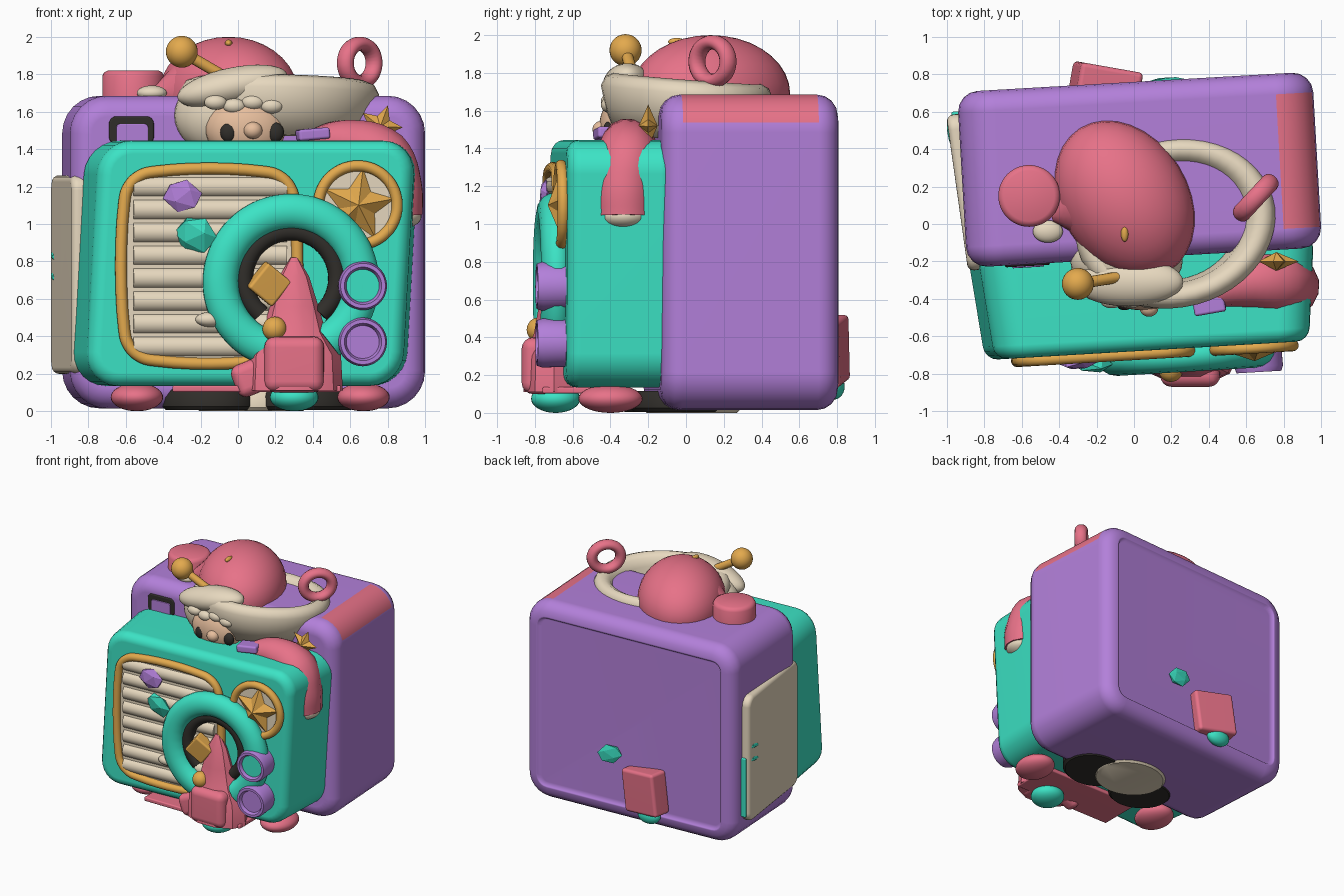
import bpy, bmesh
from math import sin, cos, pi, radians
from mathutils import Matrix, Euler

if "Cube" in bpy.data.objects:
    bpy.data.objects.remove(bpy.data.objects["Cube"])

def material(name, r, g, b):
    m = bpy.data.materials.new(name)
    m.use_nodes = True
    m.diffuse_color = (r, g, b, 1)
    m.node_tree.nodes["Principled BSDF"].inputs["Base Color"].default_value = (r, g, b, 1)
    return m

teal = material("teal", .045, .77, .56)
purple = material("purple", .45, .215, .7)
pink = material("pink", .81, .17, .25)
cream = material("cream", .8, .69, .52)
gold = material("gold", .77, .4, .075)
dark = material("charcoal", .03, .027, .023)
skin = material("skin", .85, .55, .36)

# Frame of the slightly turned front face: local -y points outward
FRONT = Matrix.Translation((0, -.68, 0)) @ Matrix.Rotation(radians(3.4), 4, 'Z')
WORLD = Matrix()

def pose(loc, rot=(0, 0, 0)):
    return Matrix.Translation(loc) @ Euler([radians(a) for a in rot]).to_matrix().to_4x4()

def finish(name, bm, mat, matrix, angle=40):
    bmesh.ops.recalc_face_normals(bm, faces=bm.faces)
    me = bpy.data.meshes.new(name)
    for f in bm.faces:
        f.smooth = angle > 0
    bm.to_mesh(me)
    bm.free()
    if angle:
        me.set_sharp_from_angle(angle=radians(angle))
    me.materials.append(mat)
    ob = bpy.data.objects.new(name, me)
    bpy.context.collection.objects.link(ob)
    ob.matrix_world = matrix
    return ob

def box(name, mat, loc, size, rad=.02, corner=0, rot=(0, 0, 0), frame=WORLD, axis=1, shear=0, taper=0):
    """Rounded box; corner rounds the outline seen along the chosen axis."""
    bm = bmesh.new()
    bmesh.ops.create_cube(bm, size=1, matrix=Matrix.Diagonal((*size, 1)))
    if corner:
        along = [e for e in bm.edges if abs((e.verts[0].co - e.verts[1].co).normalized()[axis]) > .9]
        bmesh.ops.bevel(bm, geom=along, offset=corner, segments=6, profile=.5, affect='EDGES')
    sharp = [e for e in bm.edges if e.calc_face_angle(0) > 1]
    bmesh.ops.bevel(bm, geom=sharp, offset=rad, segments=4, profile=.5, affect='EDGES')
    for v in bm.verts:
        v.co.x = v.co.x * (1 + taper * v.co.y) + v.co.z * shear
    ob = finish(name, bm, mat, frame @ pose(loc, rot))
    ob.modifiers.new("soft_normals", 'WEIGHTED_NORMAL').keep_sharp = True
    return ob

def ball(name, mat, loc, radii, rot=(0, 0, 0), frame=WORLD):
    bm = bmesh.new()
    bmesh.ops.create_uvsphere(bm, u_segments=32, v_segments=18, radius=1,
                              matrix=Matrix.Diagonal((*radii, 1)))
    return finish(name, bm, mat, frame @ pose(loc, rot), 180)

def gem(name, mat, loc, radii, rot, frame=WORLD):
    bm = bmesh.new()
    bmesh.ops.create_icosphere(bm, subdivisions=1, radius=1, matrix=Matrix.Diagonal((*radii, 1)))
    return finish(name, bm, mat, frame @ pose(loc, rot), 0)

def lathe(name, mat, profile, loc, rot=(0, 0, 0), frame=WORLD, n=48, scale=(1, 1), loop=False, angle=40):
    """Turn (radius, height) points about local z."""
    bm = bmesh.new()
    rings = [[bm.verts.new((r * cos(2 * pi * i / n) * scale[0], r * sin(2 * pi * i / n) * scale[1], z))
              for i in range(n)] for r, z in profile]
    pairs = list(zip(rings, rings[1:])) + ([(rings[-1], rings[0])] if loop else [])
    for a, b in pairs:
        for i in range(n):
            bm.faces.new((a[i], a[(i + 1) % n], b[(i + 1) % n], b[i]))
    if not loop:
        bm.faces.new(rings[0])
        bm.faces.new(rings[-1])
    return finish(name, bm, mat, frame @ pose(loc, rot), angle)

def tube(name, mat, points, radii, frame=WORLD, closed=False):
    cu = bpy.data.curves.new(name, 'CURVE')
    cu.dimensions = '3D'
    cu.bevel_depth = 1
    cu.bevel_resolution = 5
    cu.resolution_u = 6
    cu.use_fill_caps = True
    sp = cu.splines.new('BEZIER')
    sp.bezier_points.add(len(points) - 1)
    for i, (p, co) in enumerate(zip(sp.bezier_points, points)):
        p.co = co
        p.radius = radii[i] if isinstance(radii, list) else radii
        p.handle_left_type = p.handle_right_type = 'AUTO'
    sp.use_cyclic_u = closed
    cu.materials.append(mat)
    ob = bpy.data.objects.new(name, cu)
    bpy.context.collection.objects.link(ob)
    ob.matrix_world = frame
    return ob

def arc(cx, y, cz, r, a0, a1, n):
    steps = [radians(a0 + (a1 - a0) * i / n) for i in range(n + 1)]
    return [(cx + r * cos(a), y, cz + r * sin(a)) for a in steps]

def star(name, mat, loc, r, depth, rot=(0, 0, 0), frame=WORLD):
    bm = bmesh.new()
    reach = [r, r * .5] * 5
    rim = [bm.verts.new((s * sin(i * pi / 5), 0, s * cos(i * pi / 5))) for i, s in enumerate(reach)]
    for y in (-depth, depth):
        tip = bm.verts.new((0, y, 0))
        for i in range(10):
            bm.faces.new((rim[i], rim[(i + 1) % 10], tip))
    return finish(name, bm, mat, frame @ pose(loc, rot), 0)

# Rear housing with sunken back panel and coloured top edge
housing = box("rear_housing", purple, (.03, .29, .85), (1.9, .94, 1.67), .11, .2, (0, 0, 3.3))
housing.data.materials.append(pink)
bm = bmesh.new()
bm.from_mesh(housing.data)
for f in bm.faces:
    if f.normal.x > .05 and f.normal.z > .3 and abs(f.normal.y) < .05:
        f.material_index = 1
back = max((f for f in bm.faces if f.normal.y > .9), key=lambda f: f.calc_area())
bmesh.ops.inset_individual(bm, faces=[back], thickness=.012)
bmesh.ops.inset_individual(bm, faces=[back], thickness=.025, depth=-.03)
bm.to_mesh(housing.data)
bm.free()
box("side_panel", cream, (-.9, .17, .73), (.09, .84, 1.06), .035, .08, (0, 0, 8), axis=0)
box("side_panel_edge", teal, (-.945, .585, .5), (.06, .03, .5), .01)
for z in (.72, .83):
    gem("side_leaf", teal, (-.988, .49, z), (.01, .07, .02), (10, 0, 8))
box("window_frame", dark, (-.57, -.2, 1.5), (.24, .05, .15), .01, .04, (0, 0, 3.3))
box("window_pane", purple, (-.565, -.222, 1.48), (.17, .02, .11), .005, .02, (0, 0, 3.3))

# Front housing
box("front_housing", teal, (.07, .28, .79), (1.74, .56, 1.31), .07, .18, frame=FRONT, shear=.055, taper=.12)

# Grille
box("grille_panel", cream, (-.155, 0, .775), (.9, .03, 1.0), .008, .14, frame=FRONT)
for i in range(8):
    z = .345 + i * .122
    tube("grille_slat", cream, [(-.56, .015, z), (.26, .015, z)], .06, FRONT)
frame_path = []
for cx, cz, a in ((.13, 1.11, 0), (-.44, 1.11, 90), (-.44, .44, 180), (.13, .44, 270)):
    frame_path += arc(cx, -.015, cz, .17, a, a + 90, 3)
tube("grille_frame", gold, frame_path, .032, FRONT, True)

# Horseshoe ring with dark lining
tube("horseshoe_ring", teal, arc(.28, -.05, .69, .375, -58, 248, 24), .098, FRONT @ Matrix.Diagonal((1, .85, 1, 1)))
tube("ring_lining", dark, arc(.28, -.03, .71, .25, -50, 230, 20), .05, FRONT)

# Star badge
lathe("badge_disc", cream, [(.22, -.03), (.22, .02)], (.64, 0, 1.1), (90, 0, 0), FRONT)
tube("badge_rim", gold, arc(.64, -.02, 1.1, .21, 0, 345, 23), .03, FRONT, True)
star("badge_star", gold, (.64, -.02, 1.1), .2, .07, (0, 8, 0), FRONT)

# Knobs: both dished, one showing the housing colour inside
for name, z, floor in (("upper_knob", .67, teal), ("lower_knob", .37, purple)):
    lathe(name, purple, [(.09, -.04), (.125, -.03), (.13, .12), (.12, .15), (.1, .15), (.088, .125), (.085, .02)],
          (.66, 0, z), (90, 0, 0), FRONT, loop=True)
    lathe(name + "_floor", floor, [(.095, 0), (.095, .125)], (.66, 0, z), (90, 0, 0), FRONT)

# Charms on the front
box("gold_block", gold, (.16, -.06, .68), (.17, .1, .17), .015, rot=(10, 38, 15), frame=FRONT)
ball("gold_bead", gold, (.19, -.11, .44), (.065, .065, .065), frame=FRONT)
gem("purple_gem", purple, (-.3, -.045, 1.15), (.11, .035, .09), (0, 15, 0), FRONT)
gem("teal_gem", teal, (-.23, -.045, .94), (.12, .05, .11), (20, 30, 0), FRONT)
ball("cream_bump", cream, (-.15, -.04, .49), (.08, .05, .04), frame=FRONT)

# Lower drapery
lathe("drape_cone", pink, [(.02, .82), (.08, .72), (.13, .56), (.17, .42), (.25, .3), (.26, .11)],
      (.3, -.7, 0), n=10, scale=(1, .65), angle=30)
box("drape_front", pink, (.3, -.76, .25), (.32, .22, .3), .06)
box("drape_fold", pink, (.12, -.71, .2), (.3, .13, .18), .05, rot=(0, -22, 0))
box("drape_base", pink, (.1, -.58, .12), (.9, .36, .035), .01)

# Feet and underside discs
for x in (-.54, .67):
    ball("foot", pink, (x, -.4, .075), (.14, .17, .075))
ball("front_foot", teal, (.3, -.69, .075), (.13, .13, .075))
pad = [(.92, 0), (1, .02), (1, .07), (.9, .11)]
lathe("underside_pad", cream, pad, (.07, .03, 0), scale=(.3, .26))
lathe("underside_pad_left", dark, pad, (.36, -.06, .006), (0, 0, 20), scale=(.27, .23))
lathe("underside_pad_right", dark, pad, (-.16, -.12, .006), (0, 0, -20), scale=(.25, .22))

# Block poking out of the back
box("back_block", pink, (-.15, .76, .325), (.34, .16, .35), .025, rot=(0, 8, -10))
ball("back_foot", teal, (-.2, .78, .14), (.1, .06, .07))
gem("back_leaf", teal, (.18, .765, .55), (.12, .02, .08), (0, 25, 3))

# Basin rim on top
lathe("basin", cream, [(.62, -.2), (.7, .03), (.76, .09), (.86, .12), (.95, .1), (1, .05), (.93, -.06), (.8, -.2)],
      (.22, 0, 1.65), (-4, 2, 15), scale=(.54, .45), loop=True, angle=80)

# Hooded head
ball("hood", cream, (-.04, -.2, 1.58), (.3, .19, .23))
ball("hood_roll", cream, (-.03, -.31, 1.735), (.3, .13, .1), (0, -12, 0))
ball("face", skin, (.04, -.34, 1.51), (.215, .12, .17))
ball("nose", skin, (.08, -.45, 1.5), (.05, .045, .045))
for x, y in ((-.05, -.43), (.2, -.41)):
    ball("eye", dark, (x, y, 1.49), (.045, .03, .052))
for i in range(4):
    ball("fringe_curl", cream, (-.12 + i * .1, -.41, 1.65 - .02 * (i % 2)), (.06, .04, .04))

# Cap with trailing tip, pompom and ornaments
ball("cap", pink, (-.05, .13, 1.69), (.34, .45, .31), (0, 0, 32))
tube("cap_tip", pink, [(-.08, .14, 1.72), (-.27, .09, 1.71), (-.44, .05, 1.7)], [.28, .2, .04])
ball("cap_bead", gold, (-.05, -.05, 1.965), (.02, .045, .02))
ball("cap_trim", cream, (-.46, -.04, 1.7), (.08, .06, .04))
lathe("top_button", pink, [(.165, 1.62), (.165, 1.79), (.155, 1.81), (.135, 1.82)], (-.56, .15, 0))
tube("antenna_rod", gold, [(-.3, -.32, 1.92), (-.06, -.28, 1.78)], .03)
ball("antenna_ball", gold, (-.3, -.32, 1.92), (.085, .085, .085))
tube("top_loop", pink, arc(0, 0, 0, .102, 0, 345, 23), .038,
     pose((.65, .14, 1.86), (0, 0, 47)) @ Matrix.Diagonal((1.1, 1.3, 1, 1)), True)

# Sleeve hanging over the side
tube("sleeve", pink, [(.36, -.4, 1.43), (.56, -.32, 1.43), (.76, -.31, 1.35), (.82, -.33, 1.2), (.83, -.33, 1.04)],
     [.06, .13, .17, .165, .16])
ball("sleeve_cuff", cream, (.85, -.33, 1.04), (.13, .13, .07))
box("top_tag", purple, (.4, -.42, 1.48), (.17, .12, .06), .015, rot=(0, -5, 10))
star("side_star", gold, (.76, -.2, 1.52), .12, .05, (0, 20, 0))
